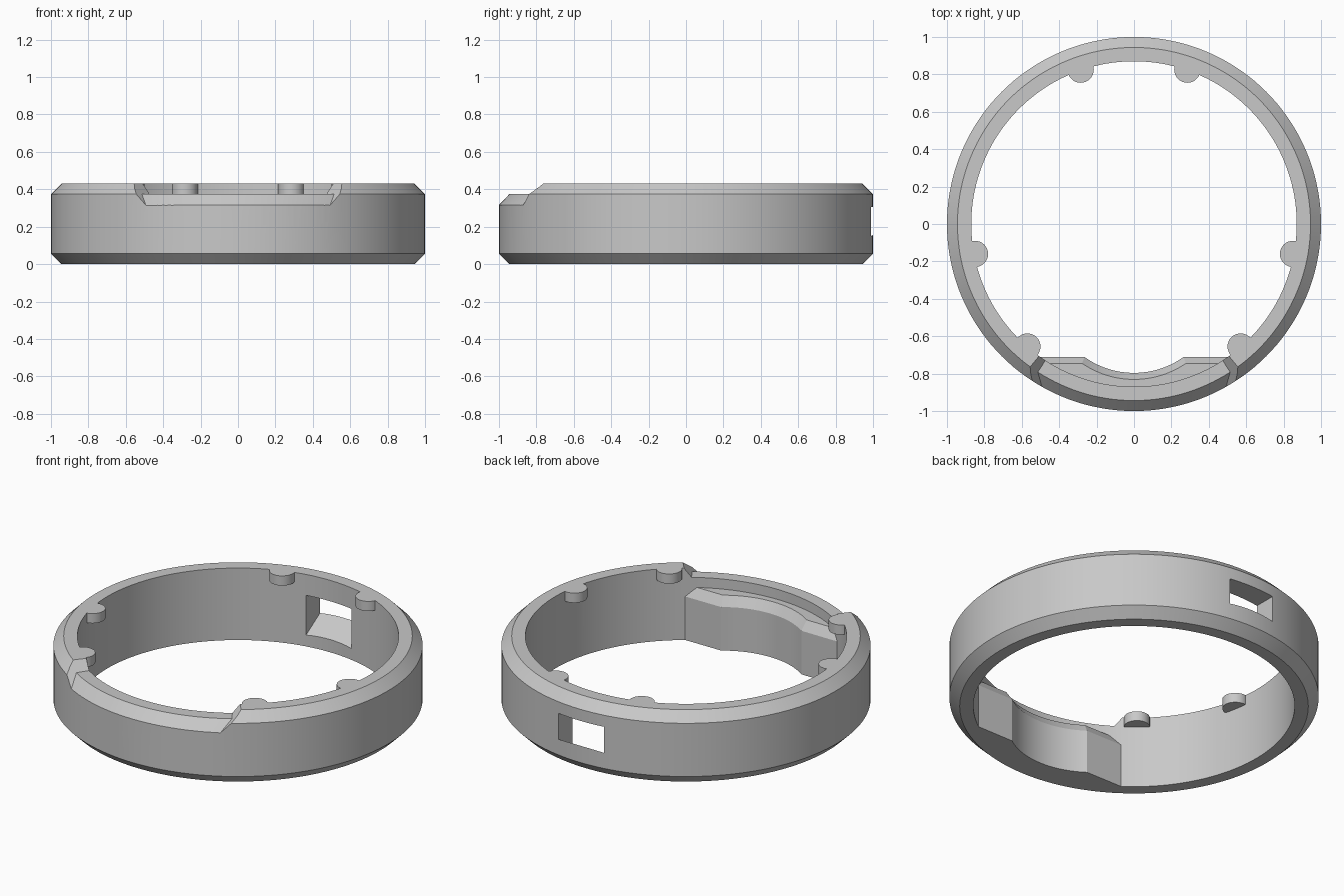
import bpy, bmesh
from math import sin, cos, radians, pi, asin

if "Cube" in bpy.data.objects:
    bpy.data.objects.remove(bpy.data.objects["Cube"], do_unlink=True)

HEIGHT, OUTER, INNER, CHAMFER = 0.43, 1.0, 0.87, 0.056
SEGMENTS = 144

grey = bpy.data.materials.new("plain grey")
grey.use_nodes = True
colour = (0.58, 0.58, 0.58, 1)
grey.diffuse_color = colour
grey.node_tree.nodes["Principled BSDF"].inputs["Base Color"].default_value = colour


def loft(name, sections, closed=False):
    """Skin equal-length point loops; cap the ends unless the loft is closed."""
    bm = bmesh.new()
    loops = [[bm.verts.new(p) for p in s] for s in sections]
    n = len(loops[0])
    pairs = list(zip(loops, loops[1:]))
    if closed:
        pairs.append((loops[-1], loops[0]))
    else:
        bm.faces.new(loops[0])
        bm.faces.new(loops[-1])
    for a, b in pairs:
        for i in range(n):
            j = (i + 1) % n
            bm.faces.new((a[i], a[j], b[j], b[i]))
    bmesh.ops.recalc_face_normals(bm, faces=bm.faces)
    mesh = bpy.data.meshes.new(name)
    bm.to_mesh(mesh)
    bm.free()
    mesh.materials.append(grey)
    obj = bpy.data.objects.new(name, mesh)
    bpy.context.collection.objects.link(obj)
    return obj


def combine(target, tool, operation):
    """Apply a boolean and discard the tool object."""
    tool.hide_render = True
    mod = target.modifiers.new(operation, 'BOOLEAN')
    mod.operation, mod.solver, mod.object = operation, 'MANIFOLD', tool
    bpy.context.view_layer.objects.active = target
    bpy.ops.object.modifier_apply(modifier=mod.name)
    bpy.data.objects.remove(tool, do_unlink=True)


# Chamfered ring, swept around z
profile = [(INNER, 0), (OUTER - CHAMFER, 0), (OUTER, CHAMFER),
           (OUTER, HEIGHT - CHAMFER), (OUTER - CHAMFER, HEIGHT), (INNER, HEIGHT)]
angles = [2 * pi * i / SEGMENTS for i in range(SEGMENTS)]
ring = loft("ring_body", [[(r * cos(a), r * sin(a), z) for r, z in profile]
                          for a in angles], closed=True)

# Front notch: lowered rim with sloping end walls
notch_profile = [(0.8, 0.375), (0.944, 0.375), (1.055, 0.258), (1.055, 0.5), (0.8, 0.5)]


def notch_section(t):
    pts = []
    for r, z in notch_profile:
        a = radians(29.7 + (z - 0.315) * 55) * t
        pts.append((r * sin(a), -r * cos(a), z))
    return pts


combine(ring, loft("notch_cutter", [notch_section(i / 15 - 1) for i in range(31)]),
        'DIFFERENCE')


# Inner front block: straight shoulders, concave middle, bevelled top edge
def block_outline(offset, z, end):
    y, radius, centre = -0.71 - offset, 0.456 + offset, -0.34
    half = asin((0.265 + offset * 0.35) / radius)
    pts = [(-end, y, z)]
    for i in range(25):
        a = half * (i / 12 - 1)
        pts.append((radius * sin(a), centre - radius * cos(a), z))
    pts.append((end, y, z))
    for i in range(17):
        a = radians(33) * (1 - i / 8)
        pts.append((0.91 * sin(a), -0.91 * cos(a), z))
    return pts


combine(ring, loft("front_block", [block_outline(0, 0, 0.55), block_outline(0, 0.26, 0.55),
                                   block_outline(0.035, 0.315, 0.515)]), 'UNION')

# Six round tabs flush with the top
for x, y in [(0.285, 0.825), (0.85, -0.16), (0.57, -0.655)]:
    for side in (-1, 1):
        tab = loft("tab", [[(side * x + 0.07 * cos(2 * pi * i / 32),
                             y + 0.07 * sin(2 * pi * i / 32), z) for i in range(32)]
                           for z in (0.372, HEIGHT)])
        combine(ring, tab, 'UNION')

# Back slot with a floor sloping down towards the inside
combine(ring, loft("slot_cutter", [[(x, 0.8, 0.033), (x, 1.05, 0.187),
                                    (x, 1.05, 0.305), (x, 0.8, 0.305)]
                                   for x in (-0.15, 0.15)]), 'DIFFERENCE')

# Smooth curved walls, sharp edges kept
bpy.ops.object.select_all(action='DESELECT')
ring.select_set(True)
bpy.context.view_layer.objects.active = ring
bpy.ops.object.shade_smooth_by_angle(angle=radians(20))
